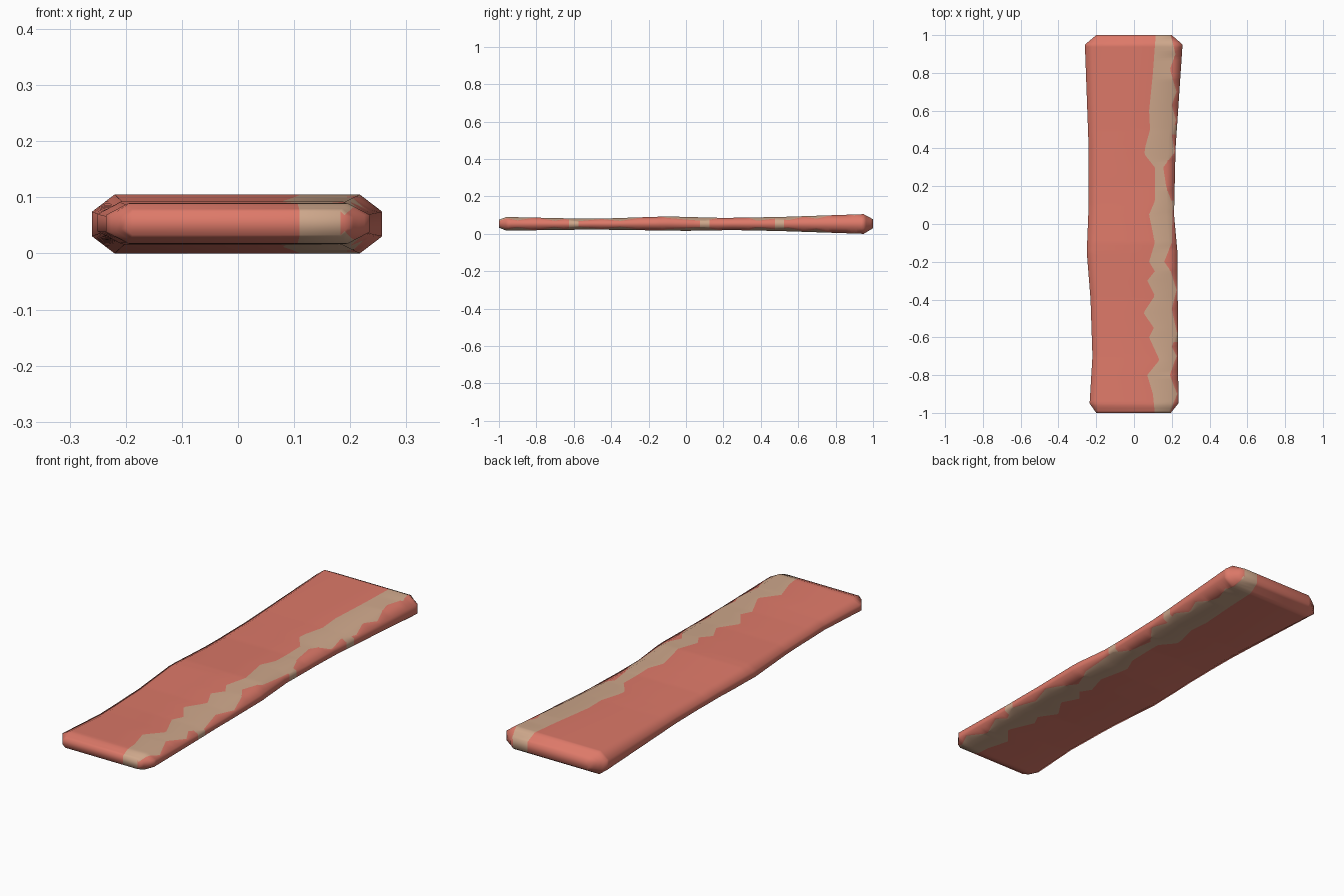
import bpy, bmesh

if "Cube" in bpy.data.objects:
    bpy.data.objects.remove(bpy.data.objects["Cube"])

def interp(table, y):
    """Piecewise linear lookup in a list of (y, value)."""
    if y <= table[0][0]:
        return table[0][1]
    for (a, va), (b, vb) in zip(table, table[1:]):
        if y <= b:
            return va + (vb - va) * (y - a) / (b - a)
    return table[-1][1]

# outlines along the strip
LEFT = [(-1, -.20), (-.95, -.235), (-.7, -.22), (-.4, -.23), (-.15, -.25), (.1, -.24), (.4, -.24), (.95, -.26), (1, -.20)]
RIGHT = [(-1, .195), (-.95, .235), (-.15, .23), (.05, .212), (.4, .22), (.95, .257), (1, .20)]
TOP = [(-1, .075), (-.96, .09), (-.6, .082), (-.4, .083), (-.1, .093), (.2, .085), (.5, .09), (.95, .105), (1, .078)]
BOTTOM = [(-1, .033), (-.96, .017), (-.5, .023), (0, .016), (.25, .02), (.5, .015), (.95, 0), (1, .03)]
# wavy borders of the fat streak
FAT_IN = [(-1, .11), (-.9, .10), (-.8, .07), (-.72, .135), (-.6, .08), (-.55, .105), (-.47, .05), (-.38, .11),
          (-.3, .07), (-.25, .11), (-.2, .08), (-.1, .11), (.05, .08), (.12, .11), (.3, .11), (.37, .055),
          (.41, .06), (.5, .085), (.6, .08), (.8, .10), (1, .115)]
FAT_OUT = [(-1, .19), (-.9, .228), (-.8, .19), (-.7, .225), (-.65, .2), (-.58, .228), (-.45, .2), (-.35, .225),
           (-.25, .195), (-.2, .16), (-.1, .2), (.1, .205), (.2, .17), (.3, .155), (.38, .215), (.47, .2),
           (.55, .222), (.63, .2), (.7, .225), (.82, .19), (.9, .22), (1, .195)]
SIDE_FAT = (-.6, .1, .5)      # spots where fat wraps over the edge

def material(name, col):
    m = bpy.data.materials.new(name)
    m.diffuse_color = (*col, 1)
    m.use_nodes = True
    m.node_tree.nodes["Principled BSDF"].inputs["Base Color"].default_value = m.diffuse_color
    return m

bm = bmesh.new()
N = 160
ys = [-1 + 2 * i / N for i in range(N + 1)]

def half_ring(y, top):
    """Points across the top or bottom, from left edge to right edge."""
    l, r, t, b = (interp(k, y) for k in (LEFT, RIGHT, TOP, BOTTOM))
    mid, h = (t + b) / 2, (t - b) / 2
    end = min(1, (1 - abs(y)) / .05)
    inset = .012 + .028 * end
    fl, fr = l + inset, r - inset
    s1, s2 = interp(FAT_IN, y), min(interp(FAT_OUT, y), r - .003)
    xs = [l, fl, s1, min(s2, fr), max(s2, fr), r]
    out = []
    for x in xs:
        edge = max(0, fl - x, x - fr) / inset
        z = h * (1 - .58 * edge)
        out.append(bm.verts.new((x, y, mid + (z if top else -z))))
    return out, s2 > fr

rings = []
for y in ys:
    t, over = half_ring(y, True)
    b, _ = half_ring(y, False)
    rings.append((t, b, over))

def face(vs, mat):
    f = bm.faces.new(vs)
    f.material_index = mat
    f.smooth = True

# top, bottom and side skins
for i in range(N):
    t0, b0, o0 = rings[i]
    t1, b1, o1 = rings[i + 1]
    yc = (ys[i] + ys[i + 1]) / 2
    wrap = any(abs(yc - c) < .03 for c in SIDE_FAT)
    for k in range(5):
        fat = k == 2 or (k == 3 and o0 and o1) or (k >= 3 and wrap)
        face((t0[k], t0[k + 1], t1[k + 1], t1[k]), int(fat))
        face((b0[k + 1], b0[k], b1[k], b1[k + 1]), int(fat))
    face((t0[0], t1[0], b1[0], b0[0]), 0)
    face((b0[5], b1[5], t1[5], t0[5]), int(wrap))

# end caps
for r, flip in ((rings[0], False), (rings[-1], True)):
    t, b, _ = r
    for k in range(5):
        vs = [b[k], b[k + 1], t[k + 1], t[k]]
        face(vs[::-1] if flip else vs, int(k == 2))

bmesh.ops.recalc_face_normals(bm, faces=bm.faces)
me = bpy.data.meshes.new("bacon_strip")
bm.to_mesh(me)
bm.free()
me.materials.append(material("meat red", (.72, .19, .14)))
me.materials.append(material("fat beige", (.62, .39, .26)))
ob = bpy.data.objects.new("bacon_strip", me)
bpy.context.collection.objects.link(ob)
